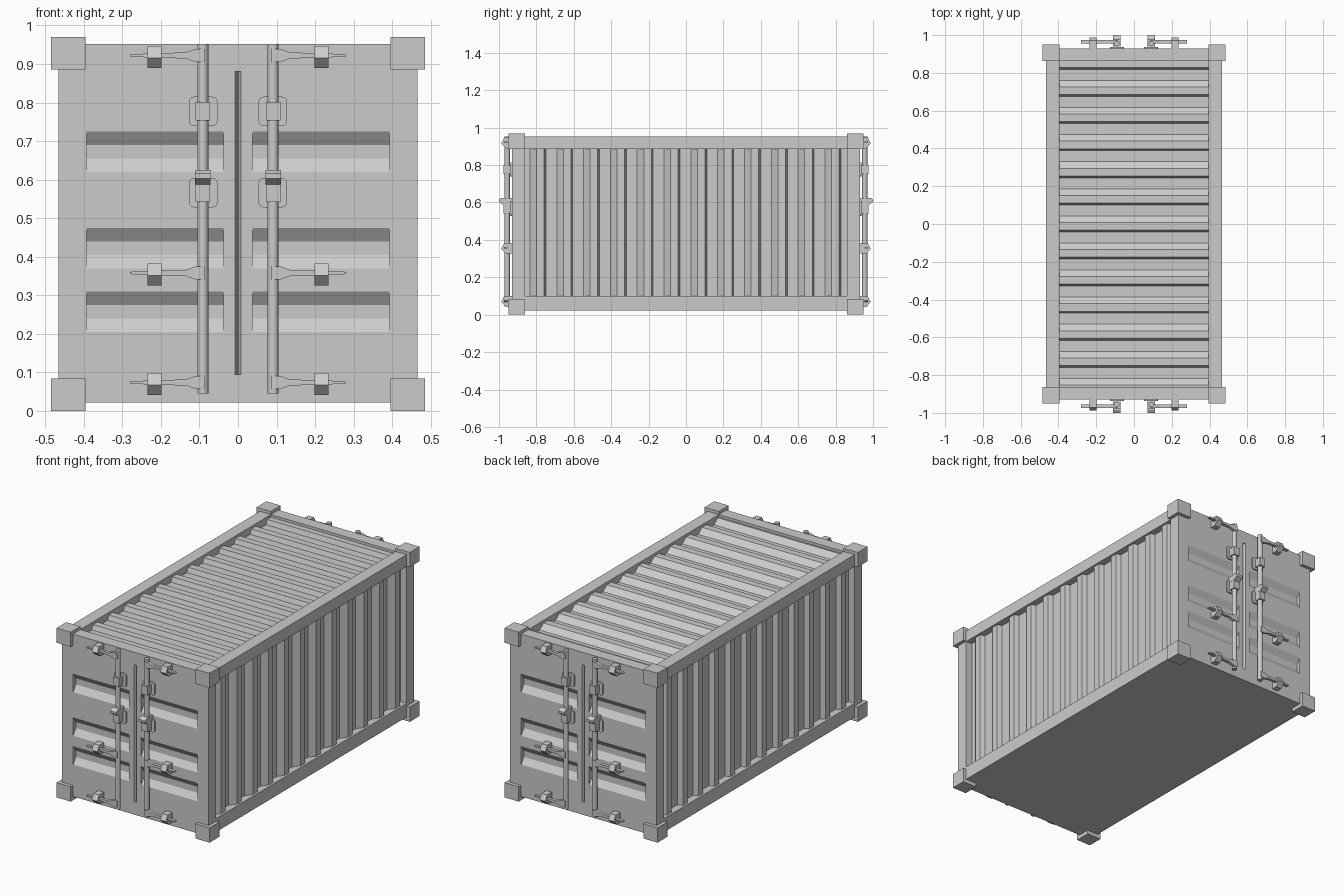
import bpy, bmesh, math
from mathutils import Matrix

cube = bpy.data.objects.get("Cube")
if cube:
    bpy.data.objects.remove(cube, do_unlink=True)

grey = bpy.data.materials.new("plain_grey")
grey.use_nodes = True
grey.diffuse_color = (0.6, 0.6, 0.6, 1)
grey.node_tree.nodes["Principled BSDF"].inputs["Base Color"].default_value = (0.6, 0.6, 0.6, 1)


def add_object(name, bm, mirror=""):
    """Finish a mesh and mirror it across the named axes."""
    mesh = bpy.data.meshes.new(name)
    bm.to_mesh(mesh)
    bm.free()
    mesh.materials.append(grey)
    ob = bpy.data.objects.new(name, mesh)
    bpy.context.collection.objects.link(ob)
    if mirror:
        mod = ob.modifiers.new("mirror", "MIRROR")
        mod.use_axis = ["x" in mirror, "y" in mirror, False]
        mod.use_mirror_merge = False
    return ob


def place(axis, p, t):
    """Profile point p at distance t along the axis."""
    u, v = p
    return {"x": (t, u, v), "y": (u, t, v), "z": (u, v, t)}[axis]


def prism(name, pts, axis, a, b, mirror=""):
    bm = bmesh.new()
    ends = [[bm.verts.new(place(axis, p, t)) for p in pts] for t in (a, b)]
    for ring in ends:
        bm.faces.new(ring)
    n = len(pts)
    for i in range(n):
        j = (i + 1) % n
        bm.faces.new((ends[0][i], ends[0][j], ends[1][j], ends[1][i]))
    bmesh.ops.recalc_face_normals(bm, faces=bm.faces)
    return add_object(name, bm, mirror)


def box(name, x, y, z, mirror=""):
    pts = [(x[0], z[0]), (x[1], z[0]), (x[1], z[1]), (x[0], z[1])]
    return prism(name, pts, "y", y[0], y[1], mirror)


def sheet(name, pts, axis, a, b, outward, mirror=""):
    """Open folded sheet facing the outward axis."""
    bm = bmesh.new()
    rows = [[bm.verts.new(place(axis, p, t)) for p in pts] for t in (a, b)]
    for i in range(len(pts) - 1):
        f = bm.faces.new((rows[0][i], rows[0][i + 1], rows[1][i + 1], rows[1][i]))
        f.normal_update()
        if f.normal[outward] < 0:
            f.normal_flip()
    return add_object(name, bm, mirror)


# Frame: floor, rails and corner castings
box("floor", (-0.465, 0.465), (-0.9, 0.9), (0.022, 0.06))
box("bottom_rail", (0.395, 0.465), (-0.9, 0.9), (0.022, 0.1), "x")
box("top_rail", (0.395, 0.465), (-0.9, 0.9), (0.885, 0.952), "x")
for name, z in (("lower_corner", (0, 0.085)), ("upper_corner", (0.886, 0.97))):
    box(name, (0.395, 0.485), (-0.95, -0.862), z, "xy")

# Corrugated walls and roof: a steep step, a low flat, a gentle rise, a high flat
STEP, COUNT, HALF = 0.1434, 12, 0.865
first = -0.754
lines = [first + i * STEP for i in range(COUNT)]

low, high = 0.425, 0.453
wall = [(low, -HALF), (low, first - 0.08), (high, first - 0.045)]
for i, y in enumerate(lines):
    wall += [(high, y - 0.005), (low, y + 0.005)]
    if i < COUNT - 1:
        wall += [(low, y + 0.063), (high, y + 0.098)]
wall.append((low, HALF))
sheet("side_wall", wall, "z", 0.09, 0.895, 0, "x")

low, high = 0.91, 0.937
roof = [(-HALF, high), (first - 0.098, high), (first - 0.063, low)]
for i, y in enumerate(lines):
    roof += [(y - 0.005, low), (y + 0.005, high)]
    if i < COUNT - 1:
        roof += [(y + 0.045, high), (y + 0.08, low)]
roof.append((HALF, high))
sheet("roof", roof, "x", -0.4, 0.4, 2)

# Door ends with pressed grooves and a centre seam
FACE = -0.93
doors = box("door_end", (-0.465, 0.465), (FACE, -0.862), (0.022, 0.952))
cutters = []
for top in (0.725, 0.475, 0.31):
    groove = [(FACE, top), (FACE + 0.024, top - 0.035), (FACE + 0.024, top - 0.07),
              (FACE, top - 0.105), (FACE - 0.02, top - 0.105), (FACE - 0.02, top)]
    for s in (-1, 1):
        cutters.append(prism("groove_cutter", groove, "x", s * 0.038, s * 0.393))
seam = [(-0.008, FACE - 0.02), (0.008, FACE - 0.02), (0.008, FACE),
        (0.001, FACE + 0.016), (-0.001, FACE + 0.016), (-0.008, FACE)]
cutters.append(prism("seam_cutter", seam, "z", 0.095, 0.88))
for c in cutters:
    c.hide_render = True
    mod = doors.modifiers.new("cut", "BOOLEAN")
    mod.operation, mod.solver, mod.object = "DIFFERENCE", "EXACT", c
cut_mesh = bpy.data.meshes.new_from_object(doors.evaluated_get(bpy.context.evaluated_depsgraph_get()))
doors.modifiers.clear()
doors.data = cut_mesh
for c in cutters:
    bpy.data.objects.remove(c, do_unlink=True)
mod = doors.modifiers.new("mirror", "MIRROR")
mod.use_axis = (False, True, False)

# Locking rods
ROD_X, ROD_Y = 0.091, -0.956
bm = bmesh.new()
bmesh.ops.create_cone(bm, cap_ends=True, segments=16, radius1=0.014, radius2=0.014,
                      depth=0.907, matrix=Matrix.Translation((ROD_X, ROD_Y, 0.4985)))
rod = add_object("locking_rod", bm, "xy")
bpy.context.view_layer.objects.active = rod
rod.select_set(True)
bpy.ops.object.shade_smooth_by_angle(angle=math.radians(40))
rod.select_set(False)

# Levers with their keeper blocks
for z in (0.922, 0.358, 0.074):
    upper = [(0.085, 0.018), (0.11, 0.017), (0.135, 0.008), (0.2, 0.006), (0.235, 0.005), (0.28, 0.003)]
    outline = upper + [(x, -h) for x, h in reversed(upper)]
    prism("lever", [(x, z + h) for x, h in outline], "y", -0.973, -0.955, "xy")
    keeper = [(FACE, 0.025), (-0.972, 0.025), (-0.988, -0.006), (-0.962, -0.032), (FACE, -0.032)]
    prism("keeper", [(y, z + h) for y, h in keeper], "x", 0.199, 0.235, "xy")

# Rounded backing plates and rod clamps
for z in (0.777, 0.566):
    plate = []
    for quarter, (sx, sz) in enumerate(((1, 1), (-1, 1), (-1, -1), (1, -1))):
        for k in range(4):
            a = math.radians(90 * quarter + 30 * k)
            plate.append((0.09 + sx * 0.024 + 0.013 * math.cos(a),
                          z + sz * 0.025 + 0.013 * math.sin(a)))
    prism("backing_plate", plate, "y", -0.938, FACE, "xy")
    box("rod_clamp", (0.072, 0.11), (-0.976, FACE), (z - 0.024, z + 0.024), "xy")

# Lock housing above the lower clamp
housing = [(FACE, 0.625), (-0.985, 0.625), (-1.0, 0.616), (-1.0, 0.603), (-0.978, 0.588), (FACE, 0.588)]
prism("lock_housing", housing, "x", 0.071, 0.111, "xy")
